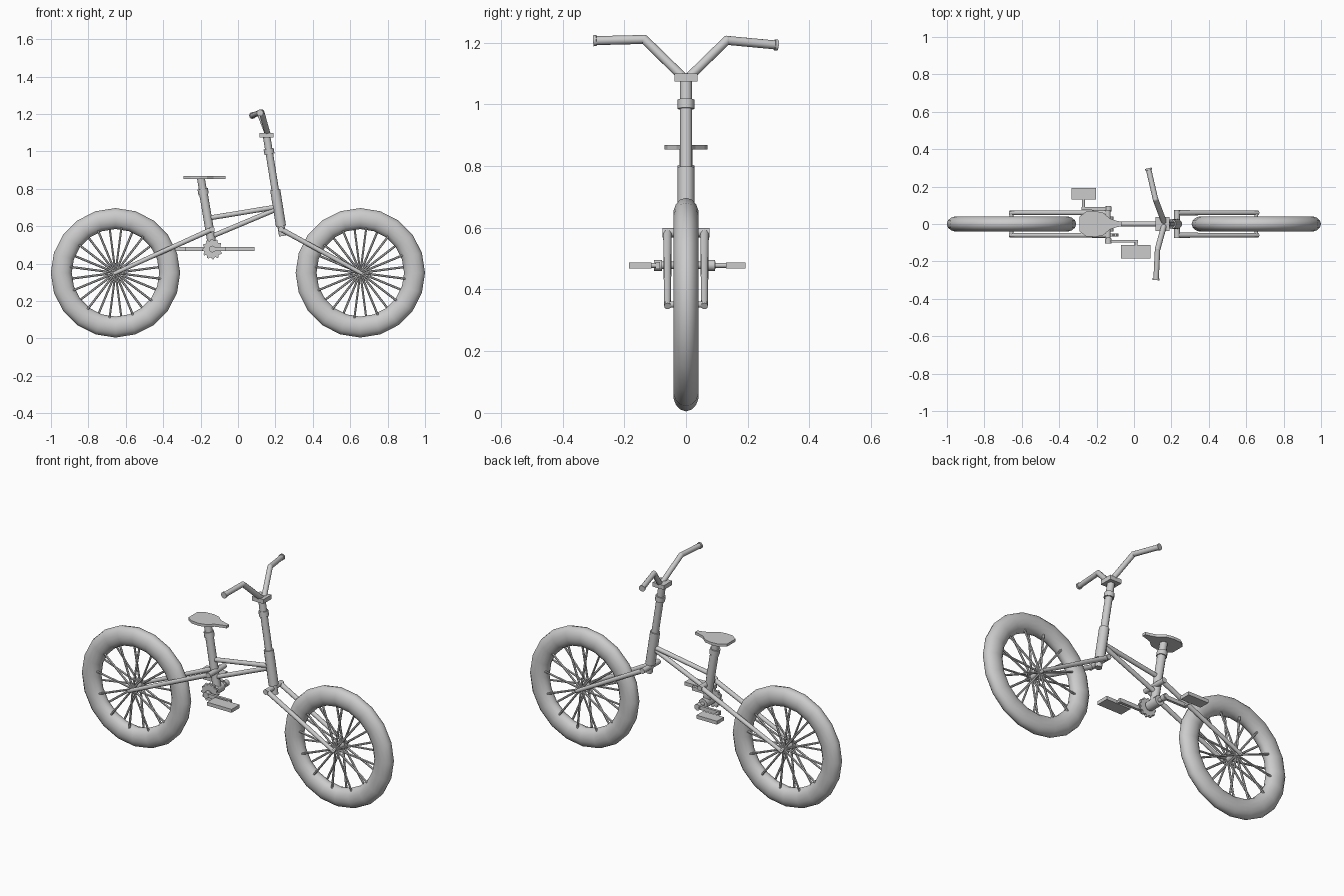
import bpy, bmesh
from math import pi, sin, cos
from mathutils import Vector, Matrix

if "Cube" in bpy.data.objects:
    bpy.data.objects.remove(bpy.data.objects["Cube"])


def finish(name, bm, smooth=True):
    bmesh.ops.recalc_face_normals(bm, faces=bm.faces)
    me = bpy.data.meshes.new(name)
    bm.to_mesh(me)
    bm.free()
    ob = bpy.data.objects.new(name, me)
    bpy.context.collection.objects.link(ob)
    if smooth:
        bpy.context.view_layer.objects.active = ob
        ob.select_set(True)
        bpy.ops.object.shade_smooth_by_angle(angle=0.7)
        ob.select_set(False)
    return ob


def add_rod(bm, a, b, r1, r2=None, n=12):
    a, b = Vector(a), Vector(b)
    d = b - a
    m = Matrix.Translation((a + b) / 2) @ d.to_track_quat('Z', 'Y').to_matrix().to_4x4()
    bmesh.ops.create_cone(bm, cap_ends=True, segments=n, radius1=r1,
                          radius2=r1 if r2 is None else r2, depth=d.length, matrix=m)


def rod(name, a, b, r1, r2=None, n=12):
    bm = bmesh.new()
    add_rod(bm, a, b, r1, r2, n)
    return finish(name, bm)


def box(name, c, s, tilt=0):
    bm = bmesh.new()
    m = Matrix.Translation(c) @ Matrix.Rotation(tilt, 4, 'Y') @ Matrix.Diagonal((*s, 1))
    bmesh.ops.create_cube(bm, size=1, matrix=m)
    return finish(name, bm, False)


def prism(name, pts, offset):
    bm = bmesh.new()
    f = bm.faces.new([bm.verts.new(p) for p in pts])
    r = bmesh.ops.extrude_face_region(bm, geom=[f])
    bmesh.ops.translate(bm, vec=offset, verts=[v for v in r['geom'] if isinstance(v, bmesh.types.BMVert)])
    return finish(name, bm, False)


# Wheels: oval-section tyre, spokes and hub
for side, cx in (("rear", -0.655), ("front", 0.654)):
    cz = 0.351
    bpy.ops.mesh.primitive_torus_add(location=(cx, 0, cz), rotation=(pi / 2, 0, 0),
                                     major_segments=20, minor_segments=14,
                                     major_radius=0.290, minor_radius=0.056)
    tyre = bpy.context.object
    tyre.name = side + "_tyre"
    tyre.scale = (1, 1, 0.75)
    bpy.ops.object.shade_smooth()
    bm = bmesh.new()
    for i in range(24):
        t, s = (i + 0.5) * 2 * pi / 24, (-1) ** i
        add_rod(bm, (cx, s * 0.034, cz),
                (cx + 0.245 * cos(t), s * 0.02, cz + 0.245 * sin(t)), 0.006, n=6)
    finish(side + "_spokes", bm)
    rod(side + "_hub", (cx, -0.04, cz), (cx, 0.04, cz), 0.016)
    rod(side + "_axle", (cx, -0.068, cz), (cx, 0.068, cz), 0.010)

# Fork blades, rear stays and their cross tubes
for side, hub, top in (("rear", (-0.665, 0.346), (-0.14, 0.583)),
                       ("front", (0.665, 0.346), (0.23, 0.584))):
    for s in (-1, 1):
        rod(side + "_stay", (top[0], s * 0.06, top[1]), (hub[0], s * 0.06, hub[1]), 0.014, 0.011)
    rod(side + "_cross_tube", (top[0], -0.076, top[1]), (top[0], 0.076, top[1]), 0.015)

# Frame tubes
rod("top_tube", (-0.16, 0, 0.643), (0.205, 0, 0.703), 0.013)
rod("down_tube", (-0.15, 0, 0.542), (0.21, 0, 0.693), 0.013)


def seat_axis(z):
    return (-0.135 - (z - 0.48) * 0.168, 0, z)


rod("seat_tube", seat_axis(0.47), seat_axis(0.785), 0.023)
rod("seat_collar", seat_axis(0.77), seat_axis(0.80), 0.028)
rod("seat_post", seat_axis(0.78), seat_axis(0.86), 0.021)

# Saddle
half = [(-0.292, 0.04), (-0.255, 0.066), (-0.205, 0.069), (-0.165, 0.06), (-0.13, 0.03),
        (-0.095, 0.018), (-0.066, 0.011)]
outline = [(x, y, 0.853) for x, y in half] + [(x, -y, 0.853) for x, y in reversed(half)]
prism("saddle", outline, (0, 0, 0.015))


# Steering column, stepped along the leaning axis
def steer(z):
    return (0.238 - (z - 0.55) * 0.16, 0, z)


for name, z1, z2, r in (("steerer", 0.548, 0.61, 0.019), ("head_tube", 0.60, 0.772, 0.027),
                        ("head_collar", 0.77, 0.795, 0.027), ("stem", 0.79, 1.09, 0.020),
                        ("stem_collar", 0.985, 1.015, 0.027)):
    rod(name, steer(z1), steer(z2), r)
box("bar_clamp", (0.153, 0, 1.087), (0.074, 0.075, 0.025))

# Handlebar halves with grips
for name, base, bend, end in (
        ("left", (0.16, 0.012, 1.09), (0.115, 0.132, 1.207), (0.078, 0.292, 1.192)),
        ("right", (0.16, -0.012, 1.09), (0.126, -0.135, 1.210), (0.118, -0.295, 1.206))):
    rod(name + "_riser", base, bend, 0.015)
    rod(name + "_grip", bend, end, 0.0145)
    bm = bmesh.new()
    bmesh.ops.create_uvsphere(bm, u_segments=12, v_segments=8, radius=0.015,
                              matrix=Matrix.Translation(bend))
    finish(name + "_bar_bend", bm)
    d = (Vector(end) - Vector(bend)).normalized() * 0.005
    rod(name + "_grip_cap", Vector(end) - d, Vector(end) + d, 0.018)

# Bottom bracket and toothed chainring
bx, bz = -0.137, 0.478
rod("bottom_bracket", (bx, -0.04, bz), (bx, 0.04, bz), 0.028)
rod("crank_axle", (bx, -0.102, bz), (bx, 0.095, bz), 0.012)
ring = []
for i in range(48):
    t, r = 2 * pi * i / 48, 0.055 if i % 4 < 2 else 0.046
    ring.append((bx + r * cos(t), -0.066, bz + r * sin(t)))
prism("chainring", ring, (0, 0.014, 0))

# Crank arms, pedal spindles and pedals
for name, s, arm_y, arm_x, y1, y2, x1, x2 in (
        ("right", -1, 0.092, 0.012, 0.112, 0.185, -0.07, 0.088),
        ("left", 1, 0.083, -0.27, 0.13, 0.193, -0.335, -0.203)):
    e = 0.01 if arm_x > bx else -0.01
    box(name + "_crank", ((bx + arm_x) / 2, s * arm_y, bz),
        (abs(arm_x - bx) + 2 * abs(e), 0.015, 0.022))
    rod(name + "_crank_boss", (bx, s * (arm_y - 0.015), bz), (bx, s * (arm_y + 0.011), bz), 0.018)
    rod(name + "_spindle", (arm_x, s * arm_y, bz), (arm_x, s * y2, bz), 0.008)
    box(name + "_pedal", ((x1 + x2) / 2, s * (y1 + y2) / 2, bz), (x2 - x1, y2 - y1, 0.02))
